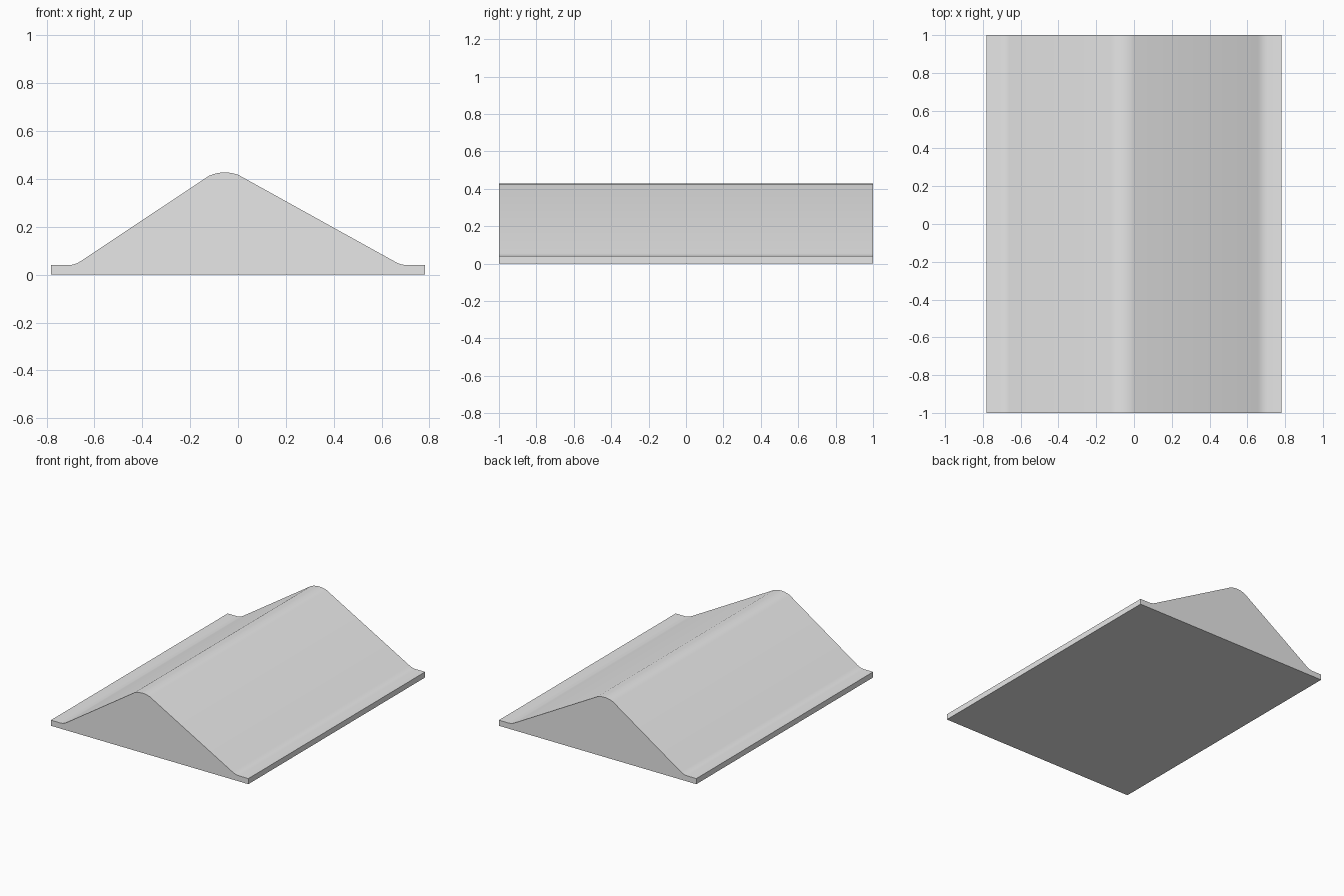
import bpy
import bmesh
import math

cube = bpy.data.objects.get("Cube")
if cube:
    bpy.data.objects.remove(cube, do_unlink=True)

HALF_WIDTH, HALF_LENGTH, LIP = 0.782, 1.0, 0.04


def fillet(start, corner, end, steps=6):
    """Rounded corner as a quadratic curve through start and end."""
    pts = []
    for i in range(steps + 1):
        t = i / steps
        pts.append(tuple((1 - t) ** 2 * a + 2 * t * (1 - t) * b + t * t * c
                         for a, b, c in zip(start, corner, end)))
    return pts


# Cross-section: flat lips, two slopes and a rounded off-centre ridge
profile = [(-HALF_WIDTH, 0), (-HALF_WIDTH, LIP)]
profile += fillet((-0.71, LIP), (-0.684, LIP), (-0.66, 0.055))
profile += fillet((-0.12, 0.414), (-0.062, 0.439), (0.0, 0.418))
profile += fillet((0.655, 0.055), (0.681, LIP), (0.71, LIP))
profile += [(HALF_WIDTH, LIP), (HALF_WIDTH, 0)]

# Extrude the section from front to back
bm = bmesh.new()
face = bm.faces.new([bm.verts.new((x, -HALF_LENGTH, z)) for x, z in profile])
result = bmesh.ops.extrude_face_region(bm, geom=[face], use_keep_orig=True)
moved = [g for g in result["geom"] if isinstance(g, bmesh.types.BMVert)]
bmesh.ops.translate(bm, vec=(0, 2 * HALF_LENGTH, 0), verts=moved)
bmesh.ops.recalc_face_normals(bm, faces=bm.faces)

mesh = bpy.data.meshes.new("ridged_block")
bm.to_mesh(mesh)
bm.free()
block = bpy.data.objects.new("ridged_block", mesh)
bpy.context.collection.objects.link(block)

# Plain light grey
grey = bpy.data.materials.new("light_grey")
grey.use_nodes = True
colour = (0.8, 0.8, 0.8, 1)
grey.diffuse_color = colour
grey.node_tree.nodes["Principled BSDF"].inputs["Base Color"].default_value = colour
mesh.materials.append(grey)

# Smooth the rounded corners, keep the ends and lips sharp
bpy.ops.object.select_all(action="DESELECT")
block.select_set(True)
bpy.context.view_layer.objects.active = block
bpy.ops.object.shade_smooth_by_angle(angle=math.radians(30))
